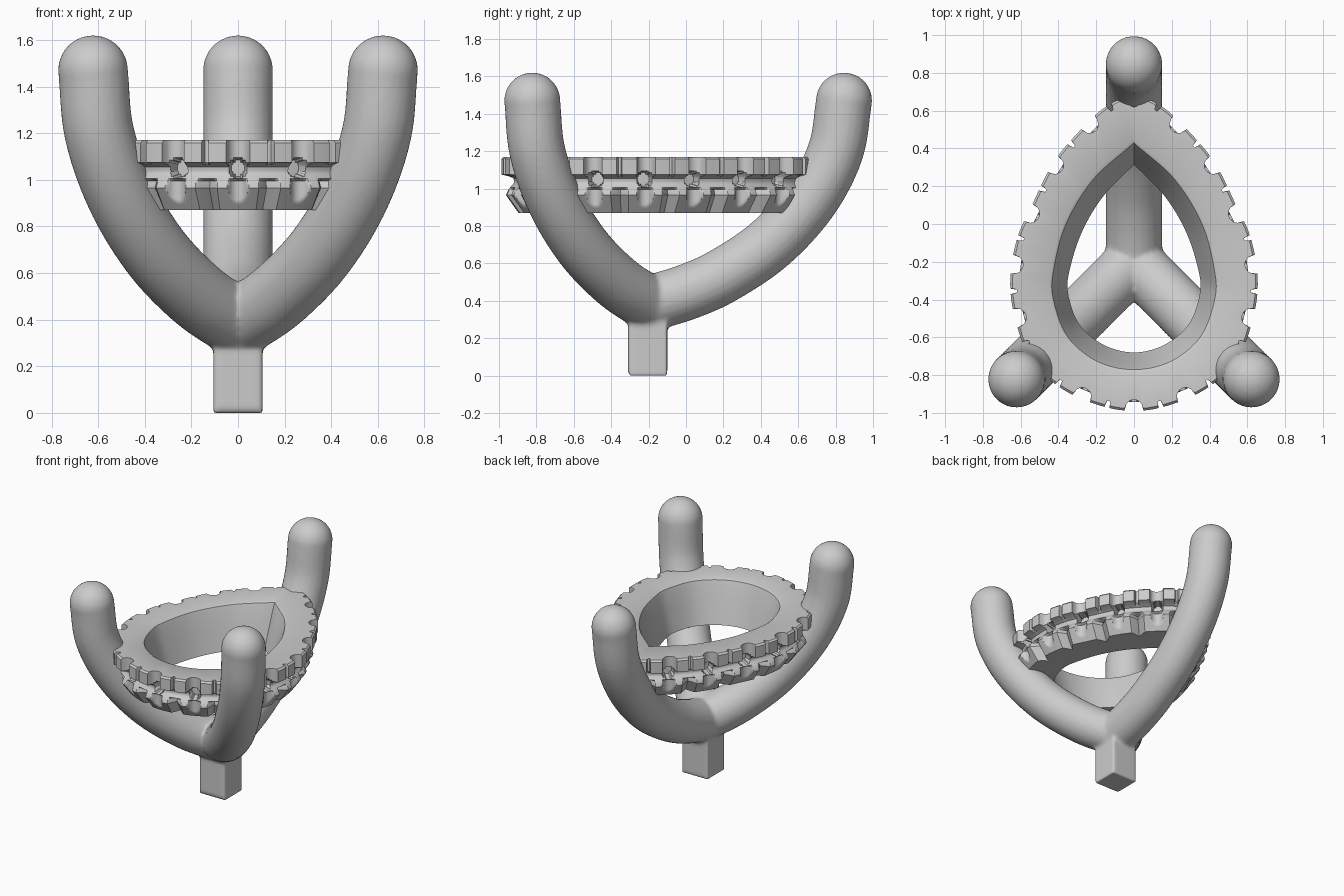
import bpy, bmesh, math
from mathutils import Vector

if "Cube" in bpy.data.objects:
    bpy.data.objects.remove(bpy.data.objects["Cube"])


def spline(pts, n, mirror_start=False, mirror_end=False):
    """Catmull-Rom through pts, resampled to n+1 evenly spaced points."""
    p = [Vector(q) for q in pts]
    flip = lambda v: Vector((-v.x, v.y))
    first = flip(p[1]) if mirror_start else 2 * p[0] - p[1]
    last = flip(p[-2]) if mirror_end else 2 * p[-1] - p[-2]
    q = [first] + p + [last]
    dense = []
    for i in range(1, len(q) - 2):
        a, b, c, d = q[i - 1:i + 3]
        for k in range(30):
            t = k / 30
            dense.append(0.5 * (2 * b + (c - a) * t + (2 * a - 5 * b + 4 * c - d) * t**2
                                + (3 * b - a - 3 * c + d) * t**3))
    dense.append(p[-1])
    acc = [0.0]
    for u, v in zip(dense, dense[1:]):
        acc.append(acc[-1] + (v - u).length)
    out, j = [], 0
    for k in range(n + 1):
        s = acc[-1] * k / n
        while j < len(acc) - 2 and acc[j + 1] < s:
            j += 1
        f = (s - acc[j]) / (acc[j + 1] - acc[j])
        out.append(dense[j].lerp(dense[j + 1], min(f, 1)))
    return out, acc[-1]


def lerp_table(table, z):
    for (z0, a), (z1, b) in zip(table, table[1:]):
        if z <= z0 and z >= z1:
            return a + (b - a) * (z0 - z) / (z0 - z1)
    return table[-1][1]


# --- Prongs: three curved round bars meeting over the stem ---
R = 0.15
HUB_Y = -0.2
front_path = [(0, .385), (.17, .50), (.35, .685), (.50, .93), (.595, 1.2), (.622, 1.47)]
back_path = [(0, .385), (.2, .445), (.4, .535), (.65, .705), (.865, .94), (1.0, 1.2), (1.045, 1.47)]
parts = []


def prong(path, dx, dy):
    pts, _ = spline(path, 40)
    pos = [Vector((dx * p.x, HUB_Y + dy * p.x, p.y)) for p in pts]
    cu = bpy.data.curves.new("prong", 'CURVE')
    cu.dimensions = '3D'
    cu.bevel_depth = R
    cu.bevel_resolution = 10
    cu.use_fill_caps = True
    sp = cu.splines.new('POLY')
    sp.points.add(len(pos) - 1)
    for q, v in zip(sp.points, pos):
        q.co = (*v, 1)
    ob = bpy.data.objects.new("prong", cu)
    bpy.context.collection.objects.link(ob)
    bpy.ops.object.select_all(action='DESELECT')
    ob.select_set(True)
    bpy.context.view_layer.objects.active = ob
    bpy.ops.object.convert(target='MESH')
    parts.append(bpy.context.object)
    # rounded tip
    bpy.ops.mesh.primitive_uv_sphere_add(radius=R, segments=48, ring_count=24, location=pos[-1])
    parts.append(bpy.context.object)


prong(front_path, 1, -1)
prong(front_path, -1, -1)
prong(back_path, 0, 1)

# hub ball and square stem
bpy.ops.mesh.primitive_uv_sphere_add(radius=R, segments=48, ring_count=24, location=(0, HUB_Y, .385))
parts.append(bpy.context.object)
bpy.ops.mesh.primitive_cube_add(size=1, location=(0, HUB_Y - .005, .2))
parts.append(bpy.context.object)
parts[-1].scale = (.21, .21, .4)

# fuse the prongs and stem into one softly blended body
bpy.ops.object.select_all(action='DESELECT')
for ob in parts:
    ob.select_set(True)
bpy.context.view_layer.objects.active = parts[-1]
bpy.ops.object.transform_apply(location=True, rotation=True, scale=True)
bpy.ops.object.join()
frame = bpy.context.object
frame.name = "prong_frame"
rm = frame.modifiers.new("fuse", 'REMESH')
rm.mode = 'VOXEL'
rm.voxel_size = 0.013
rm.use_smooth_shade = True
sm = frame.modifiers.new("soften", 'SMOOTH')
sm.factor = 0.5
sm.iterations = 6

# --- Treaded ring: egg-shaped band with notched rim and tapered hole ---
HALF = 320
outer_pts = [(0, -.99), (.2, -.955), (.4, -.86), (.55, -.71), (.63, -.5), (.655, -.3), (.62, -.08),
             (.54, .1), (.43, .32), (.3, .48), (.15, .62), (0, .68)]
top_hole = [(0, -.78), (.2, -.735), (.36, -.6), (.435, -.4), (.435, -.25), (.37, .0), (.22, .245), (0, .44)]
low_hole = [(0, -.68), (.16, -.64), (.29, -.53), (.35, -.36), (.335, -.22), (.27, -.03), (.16, .15), (0, .315)]


def loop(pts, mirror_end=False):
    half, length = spline(pts, HALF, True, mirror_end)
    return half + [Vector((-p.x, p.y)) for p in half[-2:0:-1]], length


outer, half_len = loop(outer_pts, True)
hole_a, _ = loop(top_hole)
hole_b, _ = loop(low_hole)
N = len(outer)
normals = []
for i in range(N):
    t = (outer[(i + 1) % N] - outer[i - 1]).normalized()
    normals.append(Vector((t.y, -t.x)))

PITCH = half_len / 8
base = [(1.17, .012), (1.158, 0), (1.075, 0), (1.06, .065), (1.03, .07), (.99, .035), (.965, .025), (.87, .095)]


def inset(s, z):
    """Depth of the tread below the outline at arc position s and height z."""
    d = (s + PITCH / 2) % PITCH - PITCH / 2          # distance to scallop
    e = s % PITCH - PITCH / 2                        # distance to slot
    depth = lerp_table(base, z)
    if z > 1.06:
        if abs(d) < .05:
            depth = max(depth, .01 + math.sqrt(.05**2 - d * d))
        if abs(e) < .012:
            depth = max(depth, .035)
    elif z < 1.0:
        if abs(d) < .045:
            depth = max(depth, .025 + math.sqrt(.045**2 - d * d))
        if abs(e) < .05:
            depth += .06 * (1 - abs(e) / .05)
    r = math.hypot(d, z - 1.05)
    if r < .04:                                      # round pits in the groove
        depth = max(depth, .12)
    return depth


bm = bmesh.new()
rings = []
zs = [1.17, 1.158] + [1.145 - .01 * k for k in range(28)]
zs[-1] = .87
for z in zs:
    row = []
    for i in range(N):
        p = outer[i] - normals[i] * inset(i * half_len / HALF, z)
        row.append(bm.verts.new((p.x, p.y, z)))
    rings.append(row)
# hole wall, from the bottom back up to the rounded top lip
for f, z in ((0, .87), (.45, 1.02), (.82, 1.14), (.91, 1.162), (1.05, 1.17)):
    rings.append([bm.verts.new((*b.lerp(a, f), z)) for a, b in zip(hole_a, hole_b)])
for j in range(len(rings)):
    A, B = rings[j], rings[(j + 1) % len(rings)]
    for i in range(N):
        k = (i + 1) % N
        bm.faces.new((A[i], B[i], B[k], A[k]))
bmesh.ops.recalc_face_normals(bm, faces=bm.faces[:])
me = bpy.data.meshes.new("treaded_ring")
bm.to_mesh(me)
bm.free()
ring = bpy.data.objects.new("treaded_ring", me)
bpy.context.collection.objects.link(ring)
bpy.ops.object.select_all(action='DESELECT')
ring.select_set(True)
bpy.context.view_layer.objects.active = ring
bpy.ops.object.shade_smooth_by_angle(angle=math.radians(35))
